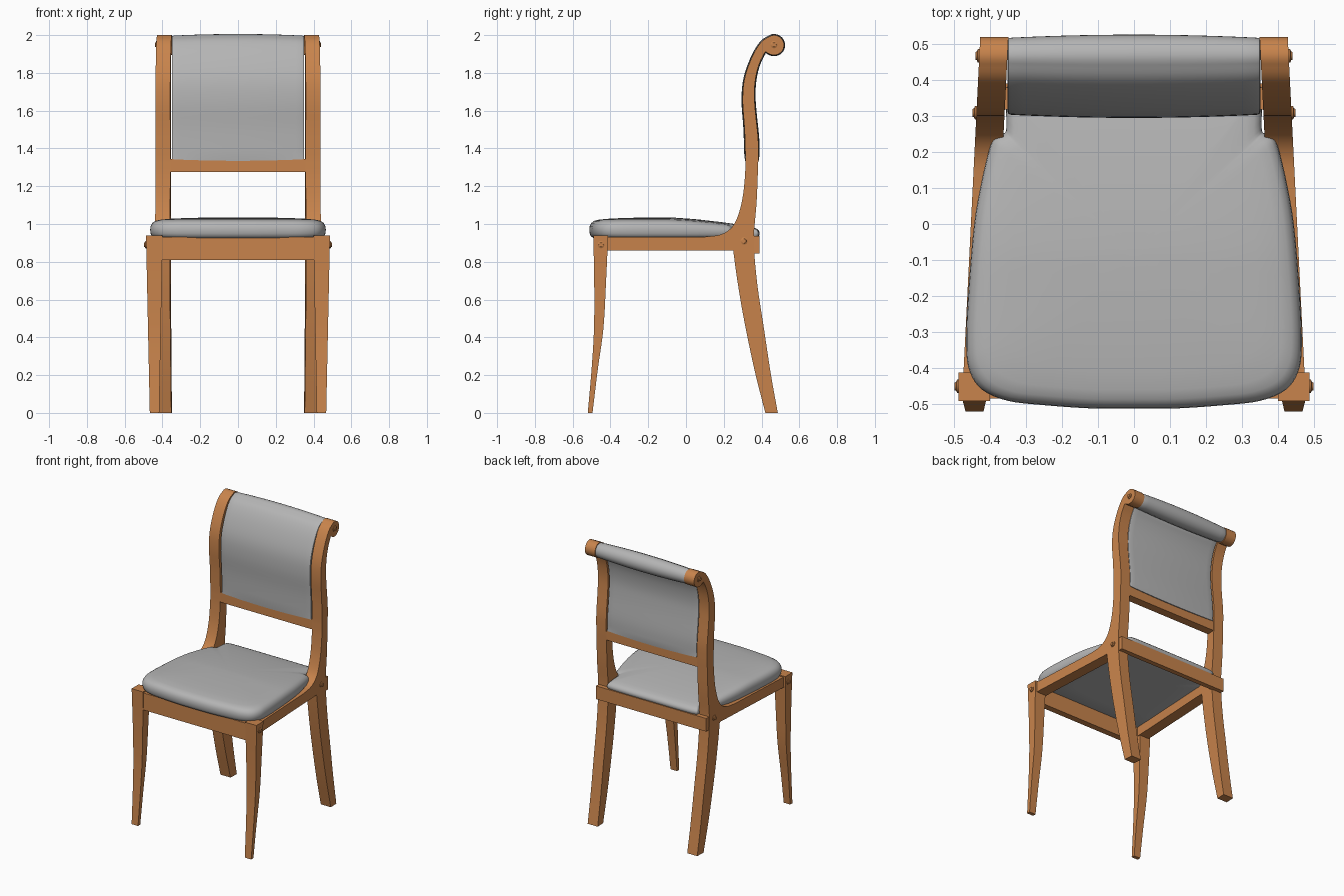
import bpy, bmesh, math
from mathutils import Vector

cube = bpy.data.objects.get("Cube")
if cube:
    bpy.data.objects.remove(cube, do_unlink=True)


def material(name, rgb):
    m = bpy.data.materials.new(name)
    m.use_nodes = True
    m.diffuse_color = (*rgb, 1)
    bsdf = m.node_tree.nodes["Principled BSDF"]
    bsdf.inputs["Base Color"].default_value = (*rgb, 1)
    bsdf.inputs["Roughness"].default_value = 0.6
    return m


WOOD = material("warm wood", (0.58, 0.23, 0.072))
FABRIC = material("grey fabric", (0.46, 0.46, 0.46))


def smooth(pts, n=5):
    """Sample a smooth open curve through 2D points."""
    p = [Vector(q) for q in pts]
    p = [2 * p[0] - p[1]] + p + [2 * p[-1] - p[-2]]
    out = []
    for a, b, c, d in zip(p, p[1:], p[2:], p[3:]):
        for i in range(n):
            t = i / n
            out.append(0.5 * (2 * b + (c - a) * t + (2 * a - 5 * b + 4 * c - d) * t ** 2
                              + (3 * b - a - 3 * c + d) * t ** 3))
    return out + [p[-2]]


def loft(name, sections, mat, mirror=False, angle=35):
    """Skin matching closed sections and cap both ends."""
    bm = bmesh.new()
    rings = [[bm.verts.new(co) for co in s] for s in sections]
    n = len(rings[0])
    for r, s in zip(rings, rings[1:]):
        for i in range(n):
            j = (i + 1) % n
            bm.faces.new((r[i], r[j], s[j], s[i]))
    bm.faces.new(rings[0])
    bm.faces.new(rings[-1])
    bmesh.ops.recalc_face_normals(bm, faces=bm.faces)
    me = bpy.data.meshes.new(name)
    bm.to_mesh(me)
    bm.free()
    me.materials.append(mat)
    ob = bpy.data.objects.new(name, me)
    bpy.context.collection.objects.link(ob)
    bpy.ops.object.select_all(action='DESELECT')
    ob.select_set(True)
    bpy.context.view_layer.objects.active = ob
    bpy.ops.object.shade_smooth_by_angle(angle=math.radians(angle))
    if mirror:
        ob.modifiers.new("Mirror", 'MIRROR')
    return ob


def box(name, half_x, y0, y1, z0, z1):
    ring = [(y0, z0), (y1, z0), (y1, z1), (y0, z1)]
    loft(name, [[(x, y, z) for y, z in ring] for x in (-half_x, half_x)], WOOD)


def outer_x(y):
    """Outer face of the splayed side frames."""
    return 0.452 - 0.05 * y


# Curves shared by the side frame and the backrest
back_front = smooth([(0.315, 1.34), (0.31, 1.5), (0.3, 1.65), (0.31, 1.77),
                     (0.35, 1.885), (0.4, 1.965), (0.455, 1.999)])
scroll = [Vector((0.466 + 0.053 * math.cos(math.radians(a)),
                  1.947 + 0.053 * math.sin(math.radians(a)))) for a in range(85, -130, -15)]
back_rear = smooth([(0.42, 1.912), (0.393, 1.86), (0.372, 1.79), (0.362, 1.7),
                    (0.367, 1.6), (0.382, 1.45), (0.383, 1.34)])
upper = back_front + scroll + back_rear

# Side frames: seat rail, back post, scroll and rear leg in one outline
rise = smooth([(0.1, 0.932), (0.18, 0.943), (0.235, 0.975), (0.27, 1.03),
               (0.298, 1.13), (0.312, 1.25), (0.315, 1.34)])[:-1]
leg_rear = smooth([(0.383, 1.34), (0.374, 1.12), (0.36, 0.95), (0.362, 0.84),
                   (0.38, 0.66), (0.412, 0.45), (0.45, 0.2), (0.486, 0)])[1:]
leg_front = smooth([(0.42, 0), (0.362, 0.23), (0.306, 0.5), (0.272, 0.7), (0.25, 0.86)])
frame = ([Vector((-0.43, 0.86)), Vector((-0.43, 0.932))]
         + rise + upper + leg_rear + leg_front)
loft("side_frame", [[(outer_x(y) - t, y, z) for y, z in frame] for t in (0, 0.078)],
     WOOD, mirror=True)

# Front legs: tapered sabre shape
fronts = smooth([(-0.52, 0), (-0.5, 0.23), (-0.487, 0.45), (-0.486, 0.7), (-0.491, 0.94)])
rears = smooth([(-0.495, 0), (-0.467, 0.23), (-0.437, 0.45), (-0.423, 0.7), (-0.412, 0.94)])
sections = []
for f, r in zip(fronts, rears):
    k = f.y / 0.94
    xo, xi = 0.467 + 0.02 * k, 0.417 - 0.018 * k
    sections.append([(xi, f.x, f.y), (xo, f.x, f.y), (xo, r.x, r.y), (xi, r.x, r.y)])
loft("front_leg", sections, WOOD, mirror=True)

# Cross rails
box("front_rail", 0.405, -0.484, -0.44, 0.81, 0.93)
box("rear_rail", 0.43, 0.355, 0.39, 0.843, 0.936)
box("backrest_rail", 0.358, 0.318, 0.378, 1.275, 1.345)

# Bolt heads on the outer faces
for name, y, z, x in (("scroll_bolt", 0.466, 1.949, outer_x(0.466)),
                      ("rear_bolt", 0.308, 0.91, outer_x(0.308)),
                      ("front_bolt", -0.45, 0.89, 0.486)):
    loft(name, [[(x + dx, y + r * math.cos(i * math.pi / 8), z + r * math.sin(i * math.pi / 8))
                 for i in range(16)]
                for dx, r in ((-0.01, 0.019), (0.004, 0.019), (0.007, 0.012), (0.011, 0.011))],
         WOOD, mirror=True)


# Upholstered backrest: the upper outline, gently crowned across its width
def offset(pts, d):
    out = []
    for i, p in enumerate(pts):
        t = (pts[(i + 1) % len(pts)] - pts[i - 1]).normalized()
        out.append(p + Vector((-t.y, t.x)) * d)
    return out


HALF = 0.35
stations = [-1, -0.995, -0.97] + [i / 8 for i in range(-7, 8)] + [0.97, 0.995, 1]
sections = []
for u in stations:
    d = 0.006 - 0.009 * u * u - (0.008 if abs(u) == 1 else 0.002 if abs(u) > 0.99 else 0)
    sections.append([(u * HALF, y, z) for y, z in offset(upper, d)])
loft("backrest_cushion", sections, FABRIC, angle=50)

# Seat cushion: rounded outline notched around the back posts
half = smooth([(0, -0.512), (0.12, -0.511), (0.25, -0.502), (0.35, -0.49), (0.42, -0.46),
               (0.455, -0.41), (0.465, -0.34), (0.46, -0.2), (0.443, 0), (0.42, 0.13),
               (0.4, 0.21), (0.388, 0.238), (0.365, 0.25), (0.354, 0.265),
               (0.354, 0.36), (0.335, 0.385), (0.2, 0.39), (0, 0.39)], 4)
outline = half + [Vector((-p.x, p.y)) for p in half[-2:0:-1]]
layers = [(0.6, 0), (0.95, 0), (0.98, 0.08), (0.995, 0.22), (1, 0.4), (0.995, 0.57),
          (0.975, 0.73), (0.94, 0.83), (0.88, 0.89), (0.75, 0.94), (0.55, 0.975),
          (0.3, 0.995), (0.05, 1)]
CENTRE_Y = -0.08
sections = []
for s, h in layers:
    ring = []
    for p in outline:
        y = CENTRE_Y + (p.y - CENTRE_Y) * s
        fall = 1 - 0.45 * max(0, (y + 0.1) / 0.5) ** 1.4
        ring.append((p.x * s, y, 0.926 + 0.109 * h * fall))
    sections.append(ring)
loft("seat_cushion", sections, FABRIC, angle=60)
